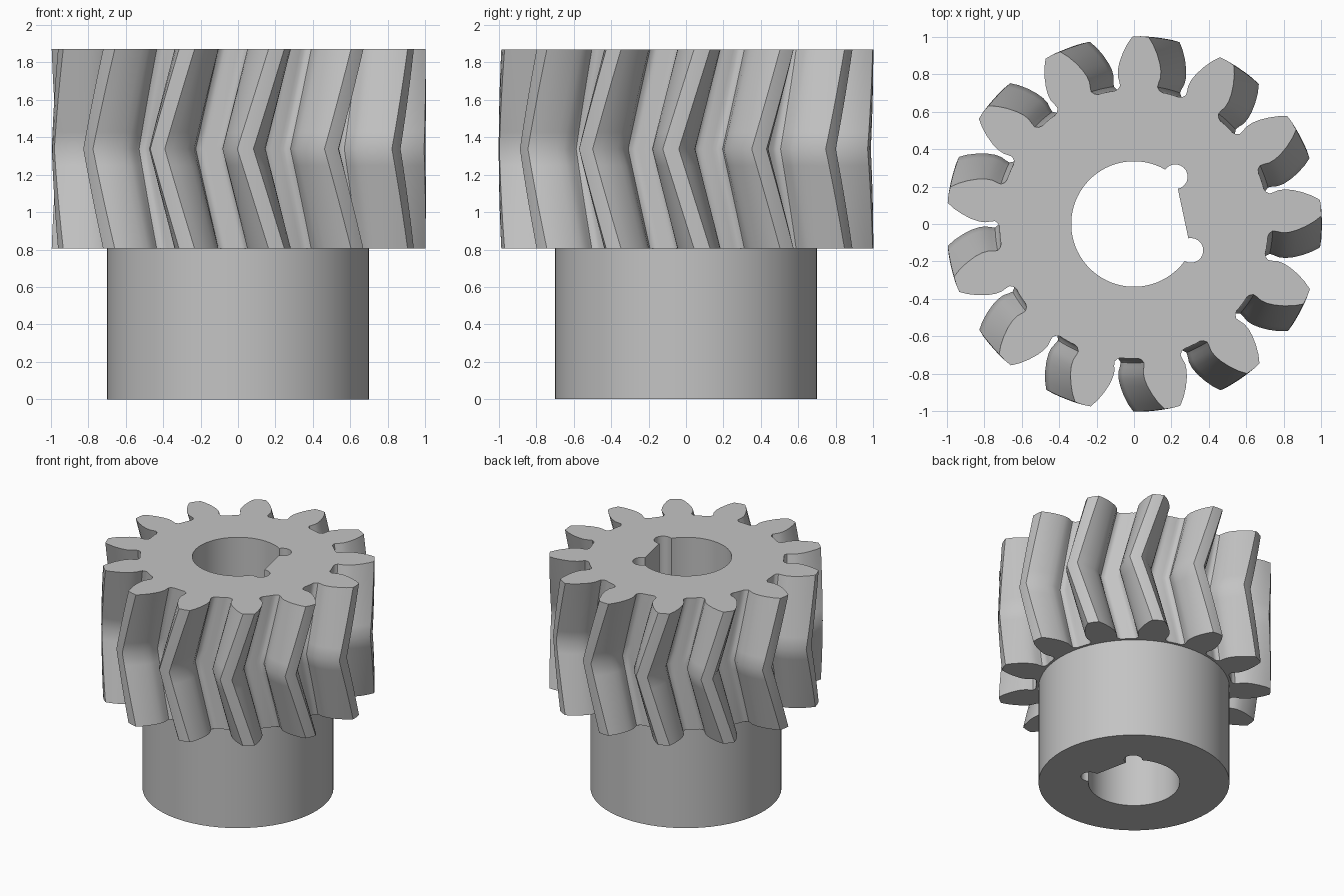
import bpy
import bmesh
from math import sin, cos, pi, radians, asin, atan2, hypot

cube = bpy.data.objects.get("Cube")
if cube:
    bpy.data.objects.remove(cube, do_unlink=True)

TEETH = 13
TOOTH_ANGLE = radians(88)     # direction of one tooth on the top face
TWIST = radians(-9.6)         # turn of the herringbone at mid height
Z_HUB, Z_TOP = 0.805, 1.87
HUB_RADIUS = 0.7
SLICES = 12

steel = bpy.data.materials.new("grey steel")
steel.use_nodes = True
GREY = (0.55, 0.55, 0.55, 1)
steel.diffuse_color = GREY
steel.node_tree.nodes["Principled BSDF"].inputs["Base Color"].default_value = GREY


def arc(cx, cy, r, start, end, n):
    """Points along an arc, angles in radians, both ends included."""
    return [(cx + r * cos(start + (end - start) * i / n),
             cy + r * sin(start + (end - start) * i / n)) for i in range(n + 1)]


def turn(points, a):
    return [(x * cos(a) - y * sin(a), x * sin(a) + y * cos(a)) for x, y in points]


def gear_outline():
    """Toothed outline: half a tooth as (radius, half width), mirrored and repeated."""
    half = [(0.703, 0.148), (0.706, 0.128), (0.716, 0.111), (0.735, 0.1),
            (0.757, 0.105), (0.785, 0.114), (0.82, 0.115), (0.86, 0.108),
            (0.91, 0.092), (0.96, 0.069), (1.0, 0.043)]
    tooth = [(r, -w) for r, w in half] + [(1.003, 0)] + [(r, w) for r, w in reversed(half)]
    points = []
    for i in range(TEETH):
        points += turn(tooth, TOOTH_ANGLE + i * 2 * pi / TEETH)
    return points


def bore_outline():
    """Round bore with one flat and a round relief at each end of it."""
    r, relief, flat, side = 0.335, 0.066, 0.268, 0.201
    phi = atan2(side, flat)
    step = 2 * asin(relief / 2 / r)
    start = phi + step
    swing = atan2(r * sin(start) - side, r * cos(start) - flat)
    points = arc(0, 0, r, start, 2 * pi - start, 56)
    points += arc(flat, -side, relief, -swing, pi / 2, 16)[1:]
    points += arc(flat, side, relief, -pi / 2, swing, 16)[:-1]
    return turn(points, radians(12))


def bored_solid(name, outline, levels):
    """Stack an outline through (height, twist) levels, bore it and cap both ends."""
    bm = bmesh.new()
    ends = [[], []]
    bore = bore_outline()
    outer = [(z, turn(outline, a)) for z, a in levels]
    inner = [(levels[0][0], bore), (levels[-1][0], bore)]
    for stack in (outer, inner):
        rings = [[bm.verts.new((x, y, z)) for x, y in pts] for z, pts in stack]
        for low, high in zip(rings, rings[1:]):
            for i in range(len(low)):
                j = (i + 1) % len(low)
                bm.faces.new((low[i], low[j], high[j], high[i]))
        for end, ring in zip(ends, (rings[0], rings[-1])):
            end += [bm.edges.get((ring[i - 1], ring[i])) for i in range(len(ring))]
    for end, normal in zip(ends, ((0, 0, -1), (0, 0, 1))):
        bmesh.ops.triangle_fill(bm, edges=end, use_beauty=True, normal=normal)
    bmesh.ops.recalc_face_normals(bm, faces=bm.faces)
    mesh = bpy.data.meshes.new(name)
    bm.to_mesh(mesh)
    bm.free()
    mesh.materials.append(steel)
    obj = bpy.data.objects.new(name, mesh)
    bpy.context.collection.objects.link(obj)
    bpy.ops.object.select_all(action='DESELECT')
    obj.select_set(True)
    bpy.context.view_layer.objects.active = obj
    bpy.ops.object.shade_smooth_by_angle(angle=radians(30))
    return obj


# Herringbone teeth: the twist grows to mid height and returns
levels = [(Z_HUB + (Z_TOP - Z_HUB) * i / SLICES,
           TWIST * (1 - abs(2 * i / SLICES - 1))) for i in range(SLICES + 1)]
bored_solid("herringbone_gear", gear_outline(), levels)

# Plain round hub below
bored_solid("hub", arc(0, 0, HUB_RADIUS, 0, 2 * pi, 64)[:-1], [(0, 0), (Z_HUB, 0)])
